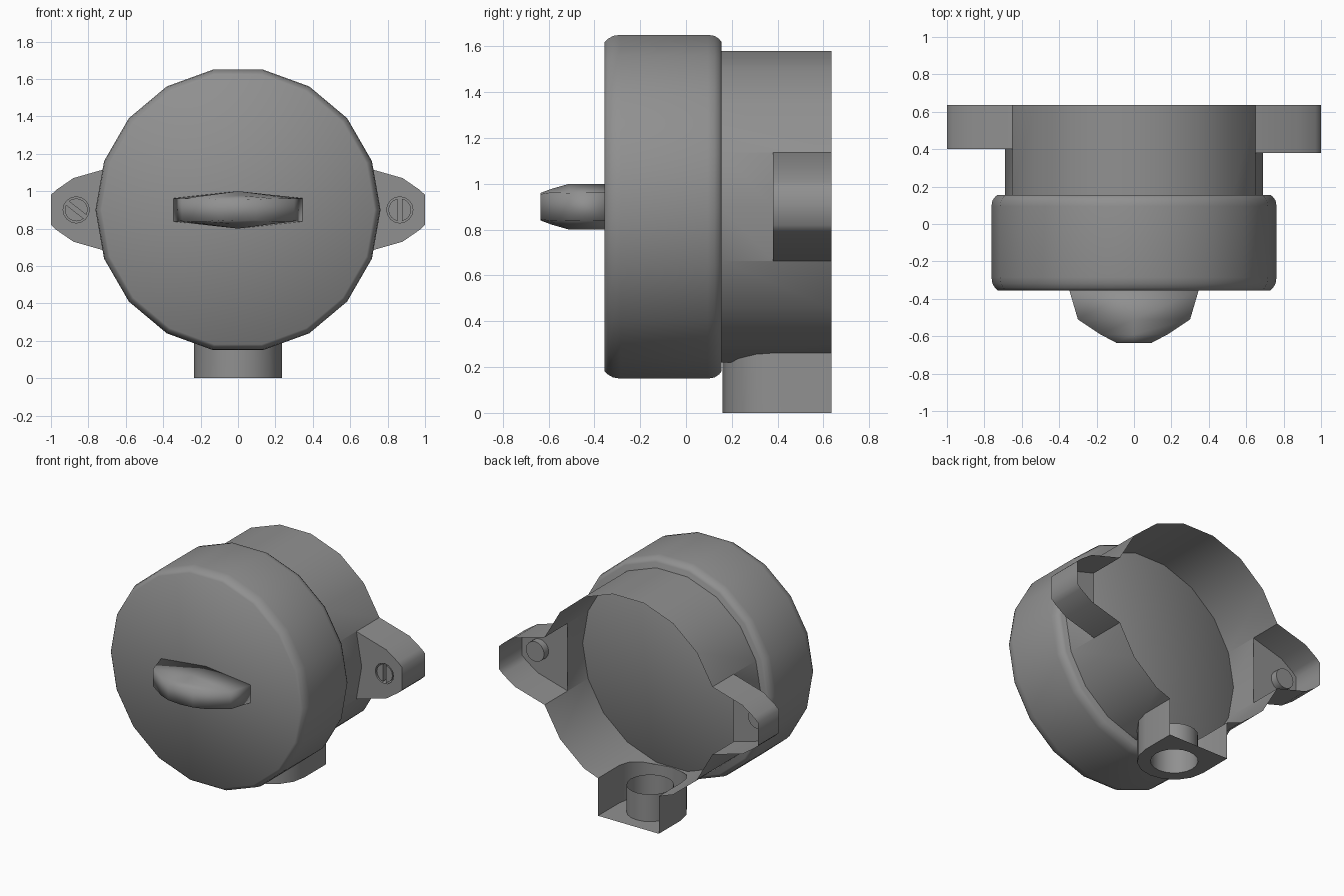
import bpy, bmesh, math

if "Cube" in bpy.data.objects:
    bpy.data.objects.remove(bpy.data.objects["Cube"])

CZ = 0.9      # height of the round body axis
N = 18        # sides of the round parts
R = 0.69      # radius of the rear housing
BACK = 0.635

grey = bpy.data.materials.new("dark_grey")
grey.diffuse_color = (0.28, 0.28, 0.28, 1)
grey.use_nodes = True
grey.node_tree.nodes["Principled BSDF"].inputs["Base Color"].default_value = grey.diffuse_color


def finish(bm, name, angle=40, recalc=True):
    bmesh.ops.remove_doubles(bm, verts=bm.verts, dist=1e-4)
    if recalc:
        bmesh.ops.recalc_face_normals(bm, faces=bm.faces)
    me = bpy.data.meshes.new(name)
    bm.to_mesh(me)
    bm.free()
    me.materials.append(grey)
    ob = bpy.data.objects.new(name, me)
    bpy.context.collection.objects.link(ob)
    bpy.ops.object.select_all(action='DESELECT')
    ob.select_set(True)
    bpy.context.view_layer.objects.active = ob
    bpy.ops.object.shade_smooth_by_angle(angle=math.radians(angle))
    return ob


def circle(r, n, cx=0, cy=0):
    return [(cx + r * math.cos(2 * math.pi * i / n), cy + r * math.sin(2 * math.pi * i / n)) for i in range(n)]


def loft(bm, rings, closed=True, caps=True):
    vs = [[bm.verts.new(p) for p in ring] for ring in rings]
    n = len(vs[0])
    for a, b in zip(vs, vs[1:]):
        for i in range(n if closed else n - 1):
            j = (i + 1) % n
            bm.faces.new((a[i], a[j], b[j], b[i]))
    if caps:
        bm.faces.new(vs[0])
        bm.faces.new(vs[-1])


def holed_plate(bm, outer, hole):
    edges = []
    for loop in (outer, hole):
        vs = [bm.verts.new(p) for p in loop]
        edges += [bm.edges.new((vs[i - 1], vs[i])) for i in range(len(vs))]
    bmesh.ops.triangle_fill(bm, edges=edges, use_beauty=True)


# Front cap: rounded 18-sided drum
bm = bmesh.new()
profile = [(-0.355, 0.73), (-0.342, 0.743), (-0.318, 0.757), (-0.285, 0.762),
           (0.095, 0.762), (0.125, 0.757), (0.145, 0.743), (0.155, 0.73)]
loft(bm, [[(x, y, z) for x, z in circle(r, N, 0, CZ)] for y, r in profile])
finish(bm, "front_cap", 70)

# Turning handle
bm = bmesh.new()
rings = []
for y, w, end, mid in [(-0.35, 0.347, 0.062, 0.1), (-0.51, 0.30, 0.06, 0.1),
                       (-0.59, 0.18, 0.062, 0.077), (-0.635, 0.095, 0.055, 0.06)]:
    rings.append([(x, y, CZ + z) for x, z in
                  [(-w, -end), (0, -mid), (w, -end), (w, end), (0, mid), (-w, end)]])
loft(bm, rings)
finish(bm, "handle", 100)

# D-shaped plan of the cable inlet, open towards the back
SW, SY = 0.235, 0.395
plan = [(SW, BACK)] + [(SW * math.cos(a), SY - SW * math.sin(a))
                       for a in [math.pi * i / 8 for i in range(9)]] + [(-SW, BACK)]

# Rear housing: open tube, with gaps where the ears and the inlet join
bm = bmesh.new()
rim = circle(R, N, 0, CZ)
for i in range(N):
    a, b = rim[i], rim[(i + 1) % N]
    end = BACK
    if i in (0, N - 1):
        end = 0.38
    elif i in (N // 2, N // 2 - 1):
        end = 0.40
    bm.faces.new([bm.verts.new(p) for p in
                  [(a[0], end, a[1]), (b[0], end, b[1]), (b[0], 0.155, b[1]), (a[0], 0.155, a[1])]])
bmesh.ops.remove_doubles(bm, verts=bm.verts, dist=1e-4)
for p, q in zip(plan, plan[1:]):
    low = [f for f in bm.faces if f.calc_center_median().z < 0.3]
    geom = low + list({e for f in low for e in f.edges}) + list({v for f in low for v in f.verts})
    bmesh.ops.bisect_plane(bm, geom=geom, dist=1e-5, plane_co=(p[0], p[1], 0),
                           plane_no=(q[1] - p[1], p[0] - q[0], 0))


def in_plan(c):
    if c.z > 0.3 or abs(c.x) > SW:
        return False
    return c.y > SY or math.hypot(c.x, c.y - SY) < SW * 0.985


bmesh.ops.delete(bm, geom=[f for f in bm.faces if in_plan(f.calc_center_median())], context='FACES')
finish(bm, "rear_housing", recalc=False)

# Cable inlet: curved wall, floor with a hole, and inner tube
bm = bmesh.new()


def body_bottom(x):
    x0, x1 = R * math.cos(math.radians(80)), R * math.cos(math.radians(60))
    z0, z1 = CZ - R * math.sin(math.radians(80)), CZ - R * math.sin(math.radians(60))
    return z0 + max(0, (abs(x) - x0) / (x1 - x0)) * (z1 - z0)


loft(bm, [[(x, y, 0) for x, y in plan], [(x, y, body_bottom(x)) for x, y in plan]], closed=False, caps=False)
hole = circle(0.15, 20, 0, SY)
holed_plate(bm, [(x, y, 0) for x, y in plan], [(x, y, 0) for x, y in hole])
loft(bm, [[(x, y, z) for x, y in hole] for z in (0, 0.19)], caps=False)
finish(bm, "cable_inlet")

# Mounting ears and slotted screws, one per side
jx, jz = R * math.cos(math.radians(20)), R * math.sin(math.radians(20))
for side, label, front, tilt in ((1, "right", 0.38, 90), (-1, "left", 0.40, -38)):
    half = [(jx, jz), (0.88, 0.17), (0.97, 0.108), (1.0, 0.08)]
    outline = half + [(x, -z) for x, z in reversed(half)]
    outline = [(side * x, CZ + z) for x, z in outline]
    sx = 0.865 * side
    ring = circle(0.07, 16, sx, CZ)
    bm = bmesh.new()
    loft(bm, [[(x, y, z) for x, z in outline] for y in (front, BACK)], closed=False, caps=False)
    holed_plate(bm, [(x, front, z) for x, z in outline], [(x, front, z) for x, z in ring])
    finish(bm, label + "_ear", 70)

    # Screw: closed socket behind the plate plus two half heads leaving the slot
    bm = bmesh.new()
    loft(bm, [[(x, front, z) for x, z in ring], [(x, front + 0.05, z) for x, z in ring]], caps=False)
    bm.faces.new([bm.verts.new((x, front + 0.05, z)) for x, z in ring])
    t = math.radians(tilt)
    hr = 0.061
    a0 = math.asin(0.012 / hr)
    for turn in (0, math.pi):
        arc = [t + turn + a0 + (math.pi - 2 * a0) * k / 8 for k in range(9)]
        loft(bm, [[(sx + hr * math.cos(a), y, CZ + hr * math.sin(a)) for a in arc]
                  for y in (front + 0.002, front + 0.045)])
    finish(bm, label + "_screw")
